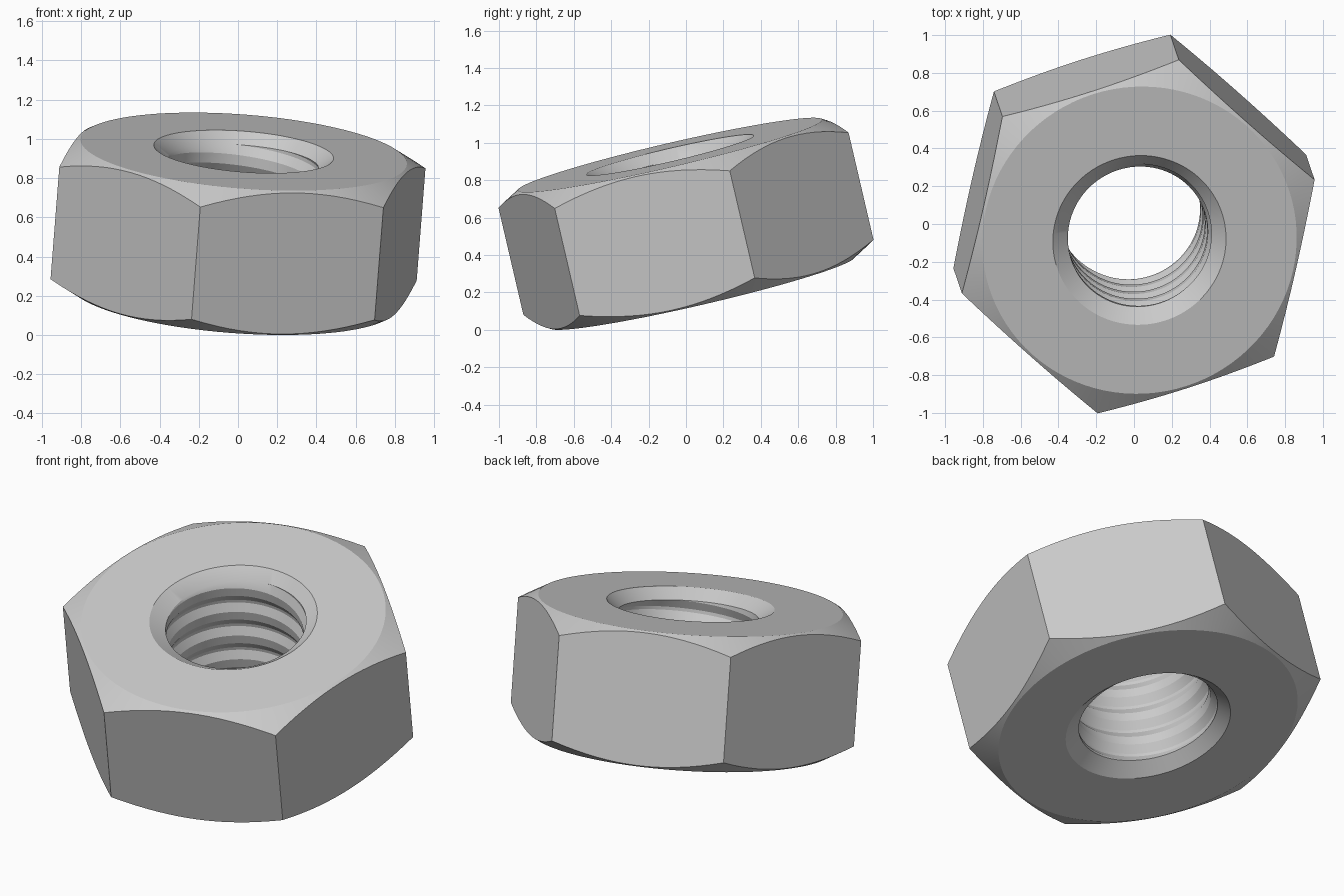
import bpy, bmesh, math
from mathutils import Matrix, Vector

cube = bpy.data.objects.get("Cube")
if cube:
    bpy.data.objects.remove(cube, do_unlink=True)

# Main dimensions
CORNER = 0.981                      # hexagon corner radius
APOTHEM = CORNER * math.cos(math.pi / 6)
HALF = 0.379                        # half thickness
FLAT = 0.835                        # radius of the flat bearing face
SLOPE = math.tan(math.pi / 6)       # chamfer slope
LIP = 0.46                          # countersink radius
BORE_END = 0.32                     # half length of the threaded bore
PITCH = 0.165
COLUMNS = 96
# One thread turn: (height, radius)
THREAD = [(0, 0.40), (0.047, 0.375), (0.1, 0.375), (0.147, 0.40), (PITCH, 0.40)]


def thread_radius(height):
    u = height % PITCH
    for (h0, r0), (h1, r1) in zip(THREAD, THREAD[1:]):
        if u <= h1:
            return r0 + (r1 - r0) * (u - h0) / (h1 - h0)
    return THREAD[-1][1]


def column(angle):
    """Closed section of the nut at one angle, as (radius, height) pairs."""
    lead = PITCH * angle / math.tau
    points = []
    # Threaded bore, clipped at both ends
    for turn in range(-4, 4):
        for h, _ in THREAD[:-1]:
            z = max(-BORE_END, min(BORE_END, turn * PITCH + h + lead))
            points.append((thread_radius(z - lead), z))
    # Hexagon side with its conical chamfer
    sector = angle % (math.pi / 3) - math.pi / 6
    side = APOTHEM / math.cos(sector)
    edge = HALF - SLOPE * (side - FLAT)
    top = [(LIP, HALF), (FLAT, HALF), (side, edge)]
    return points + top + [(r, -z) for r, z in reversed(top)]


# Sweep the section around the axis
bm = bmesh.new()
rings = []
for i in range(COLUMNS + 1):
    a = math.tau * i / COLUMNS
    rings.append([bm.verts.new((r * math.cos(a), r * math.sin(a), z))
                  for r, z in column(a)])
for ring, following in zip(rings, rings[1:]):
    for j in range(len(ring)):
        k = (j + 1) % len(ring)
        bm.faces.new((ring[j], following[j], following[k], ring[k]))
bmesh.ops.remove_doubles(bm, verts=bm.verts, dist=0.0002)
bmesh.ops.dissolve_degenerate(bm, edges=bm.edges, dist=0.0002)
bmesh.ops.recalc_face_normals(bm, faces=bm.faces)

# Tilt so the nut rests on the rim of its lower face
axis = Vector((0.076, -0.226, 0.971)).normalized()
corner = Vector((0.215, 0.935, 0.205))
corner = (corner - axis * corner.dot(axis)).normalized()
tilt = Matrix((corner, axis.cross(corner), axis)).transposed().to_4x4()
bmesh.ops.transform(bm, matrix=tilt, verts=bm.verts)
lowest = min(v.co.z for v in bm.verts)
bmesh.ops.translate(bm, vec=(0, 0, -lowest), verts=bm.verts)

mesh = bpy.data.meshes.new("hex_nut")
bm.to_mesh(mesh)
bm.free()
nut = bpy.data.objects.new("hex_nut", mesh)
bpy.context.collection.objects.link(nut)

# Plain grey steel
steel = bpy.data.materials.new("light_grey_steel")
steel.use_nodes = True
colour = (0.6, 0.6, 0.6, 1)
steel.diffuse_color = colour
steel.node_tree.nodes["Principled BSDF"].inputs["Base Color"].default_value = colour
mesh.materials.append(steel)

bpy.ops.object.select_all(action="DESELECT")
nut.select_set(True)
bpy.context.view_layer.objects.active = nut
bpy.ops.object.shade_smooth_by_angle(angle=math.radians(25))
